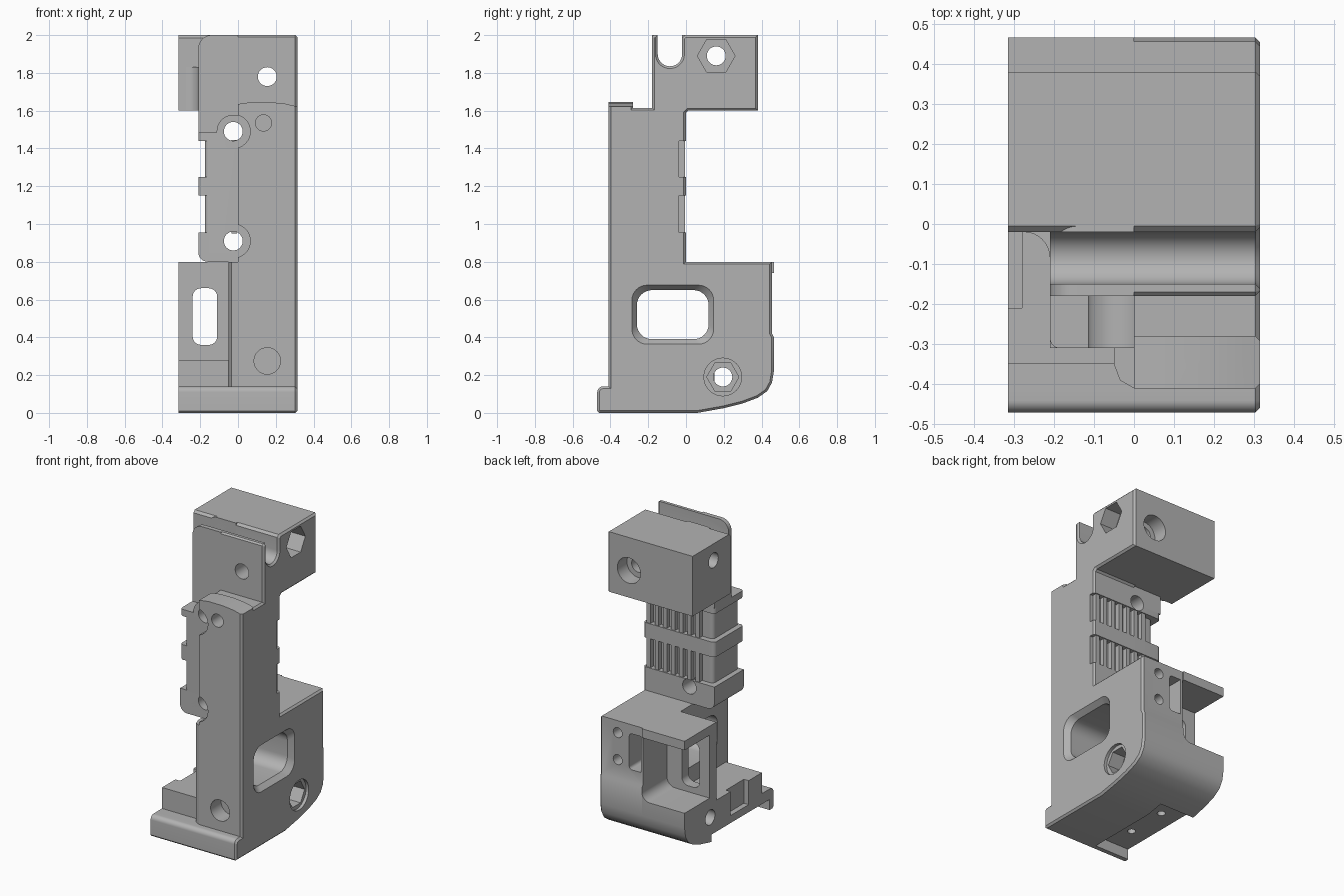
import bpy, bmesh, math
from mathutils import Vector

if "Cube" in bpy.data.objects:
    bpy.data.objects.remove(bpy.data.objects["Cube"], do_unlink=True)

grey = bpy.data.materials.new("plain grey")
grey.use_nodes = True
colour = (0.45, 0.45, 0.45, 1)
grey.diffuse_color = colour
grey.node_tree.nodes["Principled BSDF"].inputs["Base Color"].default_value = colour
parts = {}


def place(axis, p, d):
    u, v = p
    return {"x": (d, u, v), "y": (u, d, v), "z": (u, v, d)}[axis]


def prism(name, pts, axis, a, b, taper=0.0, rim=0.0):
    """Extrude a 2D outline along an axis; grow the far end by taper, chamfer it by rim."""
    cu = (min(p[0] for p in pts) + max(p[0] for p in pts)) / 2
    cv = (min(p[1] for p in pts) + max(p[1] for p in pts)) / 2
    far = [(p[0] + math.copysign(taper, p[0] - cu), p[1] + math.copysign(taper, p[1] - cv)) for p in pts]
    bm = bmesh.new()
    near_v = [bm.verts.new(place(axis, p, a)) for p in pts]
    far_v = [bm.verts.new(place(axis, p, b)) for p in far]
    n = len(pts)
    bm.faces.new(near_v)
    cap = bm.faces.new(far_v)
    for i in range(n):
        j = (i + 1) % n
        bm.faces.new((near_v[i], near_v[j], far_v[j], far_v[i]))
    bmesh.ops.recalc_face_normals(bm, faces=bm.faces)
    if rim:
        bmesh.ops.bevel(bm, geom=list(cap.edges), offset=rim, segments=1, affect="EDGES")
    mesh = bpy.data.meshes.new(name)
    bm.to_mesh(mesh)
    bm.free()
    mesh.materials.append(grey)
    ob = bpy.data.objects.new(name, mesh)
    bpy.context.collection.objects.link(ob)
    parts[name] = ob
    return ob


def arc(cu, cv, r, start, end, n=8):
    return [(cu + r * math.cos(math.radians(start + (end - start) * i / n)),
             cv + r * math.sin(math.radians(start + (end - start) * i / n))) for i in range(n + 1)]


def rect(u0, u1, v0, v1, ll=0, lr=0, ur=0, ul=0):
    """Rectangle with an optional radius on each corner."""
    pts = []
    for u, v, su, sv, r, s in ((u0, v0, 1, 1, ll, 180), (u1, v0, -1, 1, lr, 270),
                               (u1, v1, -1, -1, ur, 0), (u0, v1, 1, -1, ul, 90)):
        pts += arc(u + su * r, v + sv * r, r, s, s + 90) if r else [(u, v)]
    return pts


def disc(u, v, r, n=32):
    return arc(u, v, r, 0, 360, n)[:-1]


def cut(names, *shape, **options):
    cutter = prism("cutter", *shape, **options)
    cutter.hide_render = True
    del parts["cutter"]
    for name in names.split():
        ob = parts[name]
        mod = ob.modifiers.new("cut", "BOOLEAN")
        mod.operation, mod.solver, mod.object = "DIFFERENCE", "EXACT", cutter
        bpy.context.view_layer.objects.active = ob
        bpy.ops.object.modifier_apply(modifier=mod.name)
    bpy.data.objects.remove(cutter, do_unlink=True)


# Outlines shared by the frame and the base
heel = [(0.465, 0.22), (0.455, 0.16), (0.43, 0.115), (0.38, 0.08), (0.3, 0.05), (0.2, 0.025), (0.06, 0)]
toe = [(-0.46, 0), (-0.47, 0.01)] + arc(-0.44, 0.11, 0.03, 180, 90)
channel = arc(-0.085, 1.9, 0.065, 180, 360, 14)

# Tall side frame with the whole side outline
prism("side_frame", toe + [(-0.41, 0.14), (-0.41, 1.645), (-0.28, 1.645), (-0.28, 1.615),
      (-0.18, 1.615), (-0.18, 1.99), (-0.17, 2), (-0.15, 2)] + channel +
      [(-0.02, 1.985), (-0.005, 2), (0.38, 2), (0.38, 1.6), (0.012, 1.6), (0, 1.588), (0, 0.8),
       (0.455, 0.8), (0.455, 0.42), (0.465, 0.4)] + heel, "x", 0, 0.315, rim=0.012)

# Upper head, neck and the inner fillet between them
prism("head_block", [(-0.02, 1.6), (0.38, 1.6), (0.38, 2), (-0.005, 2), (-0.02, 1.985)], "x", -0.315, 0)
prism("neck_wall", rect(-0.21, 0, 1.48, 2, ul=0.07), "y", -0.18, 0)
prism("neck_fillet", [(-0.21, -0.02)] + arc(-0.275, -0.085, 0.065, 0, 90), "z", 1.6, 1.83)

# Tower core and its raised bands
prism("tower_core", rect(-0.175, 0, -0.31, -0.037, ll=0.025, ul=0.025), "z", 0.85, 1.46)
prism("lower_band", rect(-0.21, 0, 0.8, 0.955, ll=0.05), "y", -0.31, 0)
for name, low, high in (("middle_band", 1.15, 1.25), ("upper_band", 1.44, 1.485)):
    prism(name, rect(-0.21, 0, -0.31, 0, ll=0.025, ul=0.025), "z", low, high)
prism("screw_boss", disc(-0.025, 1.49, 0.088), "y", -0.31, -0.18)

# Foot with ledge, upright wall and top plate, plus the web joining it to the frame
prism("base", toe + [(-0.41, 0.14), (-0.35, 0.14), (-0.35, 0.28), (0.13, 0.28), (0.13, 0.8),
      (0.465, 0.8)] + heel, "x", -0.315, 0)
prism("web", [(-0.05, -0.35), (-0.035, -0.39), (0, -0.41), (0, 0.15), (-0.05, 0.15)], "z", 0.14, 0.8)

# Open pocket, wall slot, ledge notch and underside relief in the base
cut("base", rect(-0.4, 0.001, 0.32, 0.74, lr=0.06), "y", 0.2, 0.6)
cut("base", rect(-0.24, -0.11, 0.36, 0.66, ll=0.045, lr=0.045, ur=0.045, ul=0.045), "y", 0.05, 0.3)
cut("base", rect(-0.4, -0.28, -0.21, -0.02), "z", 0.12, 0.4)
cut("base", rect(-0.4, -0.06, -0.43, 0.18), "z", -0.1, 0.07)
for y in (-0.25, 0.03):
    cut("base", disc(-0.19, y, 0.025), "z", 0, 0.15)

# Large side window with a flared rim
window = rect(-0.26, 0.12, 0.39, 0.65, 0.08, 0.08, 0.08, 0.08)
cut("side_frame web", window, "x", -0.2, 0.5)
cut("side_frame", window, "x", 0.28, 0.32, taper=0.03)

# Channel across the neck
cut("neck_wall", [(-0.15, 2.1)] + channel + [(-0.02, 2.1)], "x", -0.4, 0.1)

# Cross bolts with hexagonal nut seats
for names, z, y, r in (("side_frame head_block", 1.89, 0.16, 0.1), ("side_frame base", 0.19, 0.195, 0.085)):
    cut(names, disc(y, z, 0.05), "x", -0.5, 0.5)
    cut("side_frame", disc(y, z, r, 6), "x", 0.2, 0.5)
cut("side_frame", disc(0.195, 0.19, 0.1), "x", 0.295, 0.5)

# Front to back screws with counterbores
for z, names in ((1.49, "side_frame neck_wall tower_core upper_band screw_boss"),
                 (0.91, "side_frame tower_core lower_band")):
    cut("side_frame", disc(-0.025, z, 0.09), "y", -0.5, -0.31)
    cut(names, disc(-0.025, z, 0.05), "y", -0.6, 0.1)
cut("side_frame", disc(0.155, 1.78, 0.05), "y", -0.5, 0.5)
cut("side_frame", disc(0.155, 1.78, 0.085), "y", 0.28, 0.5)

# Blind holes on the front, rear screw holes and rear slot
cut("side_frame", disc(0.155, 0.275, 0.07), "y", -0.5, -0.3)
cut("side_frame", disc(0.135, 1.535, 0.043), "y", -0.5, -0.3)
for z in (0.54, 0.72):
    cut("side_frame", disc(0.185, z, 0.033), "y", 0.35, 0.6)
cut("side_frame", rect(0.015, 0.1, 0.5, 0.74, lr=0.02, ur=0.02), "y", 0.33, 0.6)

# Finned recesses on the back of the tower
for k, (low, high) in enumerate(((0.955, 1.15), (1.25, 1.44))):
    cut("side_frame", rect(-0.1, 0.5, -0.037, 0.1), "z", low, high)
    for i in range(7):
        x = 0.28 - i * 0.06
        prism(f"fin_{k}_{i}", rect(x - 0.014, x + 0.014, -0.06, -0.006), "z", low - 0.005, high + 0.005)

# Gently arched top of the front rail
cut("side_frame", [(-0.1, 1.7), (-0.1, 1.635), (0, 1.635), (0.07, 1.645), (0.17, 1.645),
                   (0.25, 1.637), (0.32, 1.62), (0.4, 1.62), (0.4, 1.7)], "y", -0.5, -0.27)

# Smooth curved faces, keep hard edges
bpy.ops.object.select_all(action="DESELECT")
for ob in parts.values():
    ob.select_set(True)
    bpy.context.view_layer.objects.active = ob
bpy.ops.object.shade_smooth_by_angle(angle=math.radians(30))
